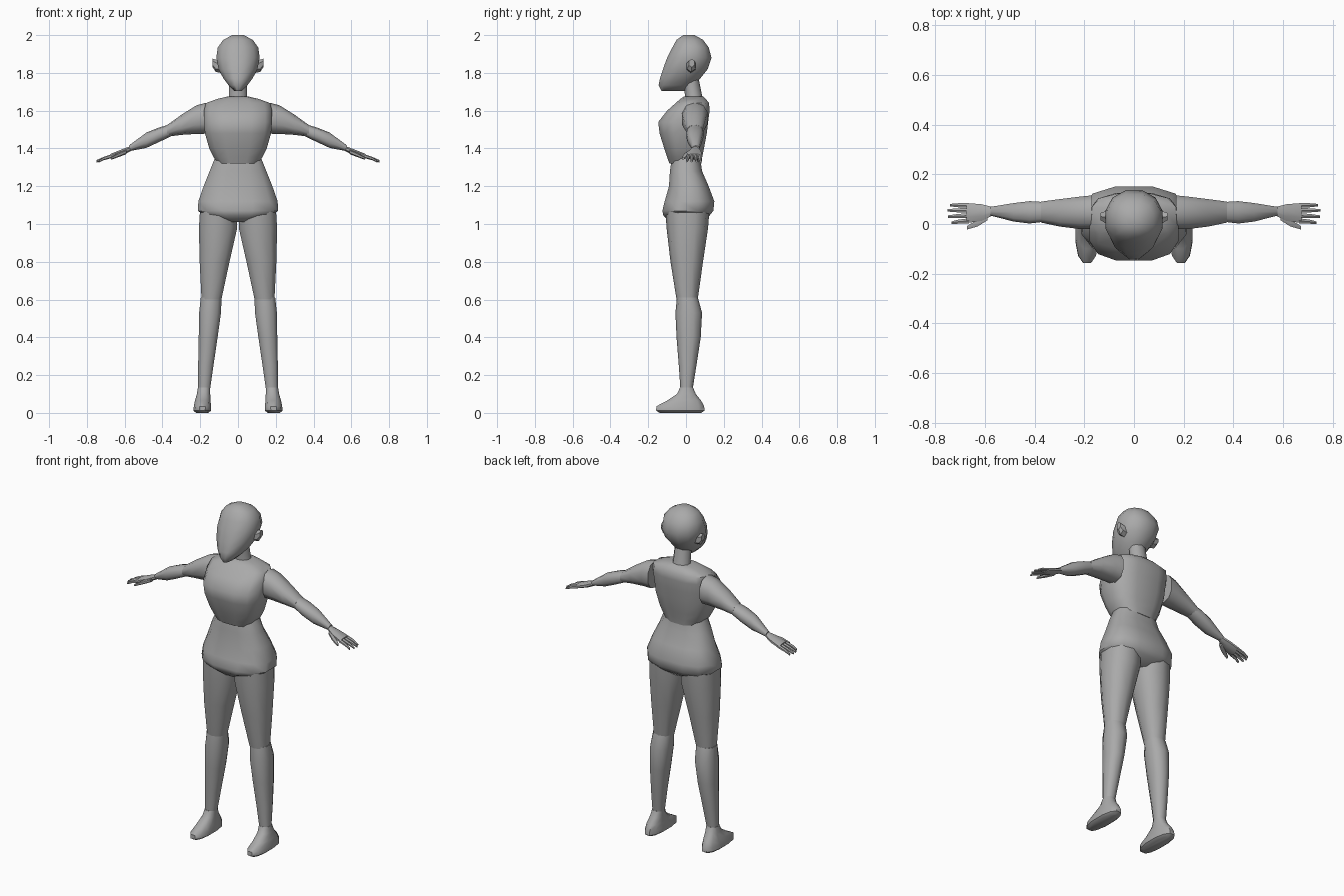
import bpy, bmesh, math

grey = bpy.data.materials.new("plain grey")
grey.diffuse_color = (0.4, 0.4, 0.4, 1)

AXES = {'z': (2, 0, 1), 'x': (0, 1, 2)}


def ring_shape(n, power):
    """Unit cross-section, rounded (power 1) to boxy (power below 1)."""
    pts = []
    for i in range(n):
        a = 2 * math.pi * (i + 0.5) / n
        c, s = math.cos(a), math.sin(a)
        pts.append((math.copysign(abs(c) ** power, c), math.copysign(abs(s) ** power, s)))
    m = max(abs(p[0]) for p in pts)
    k = max(abs(p[1]) for p in pts)
    return [(p[0] / m, p[1] / k) for p in pts]


def loft(name, sections, axis='z', n=8, power=1.0, mirror=False, angle=50):
    """Skin over sections (position, a0, a1, b0, b1) stacked along an axis."""
    t, u, v = AXES[axis]
    bm = bmesh.new()
    rings = []
    for pos, a0, a1, b0, b1 in sections:
        ring = []
        for p, q in ring_shape(n, power):
            co = [0, 0, 0]
            co[t] = pos
            co[u] = (a0 + a1) / 2 + p * (a1 - a0) / 2
            co[v] = (b0 + b1) / 2 + q * (b1 - b0) / 2
            ring.append(bm.verts.new(co))
        rings.append(ring)
    for r0, r1 in zip(rings, rings[1:]):
        for i in range(n):
            j = (i + 1) % n
            bm.faces.new((r0[i], r0[j], r1[j], r1[i]))
    bm.faces.new(rings[0])
    bm.faces.new(rings[-1])
    bmesh.ops.recalc_face_normals(bm, faces=bm.faces)
    mesh = bpy.data.meshes.new(name)
    bm.to_mesh(mesh)
    bm.free()
    mesh.materials.append(grey)
    ob = bpy.data.objects.new(name, mesh)
    bpy.context.collection.objects.link(ob)
    bpy.ops.object.select_all(action='DESELECT')
    ob.select_set(True)
    bpy.context.view_layer.objects.active = ob
    bpy.ops.object.shade_smooth_by_angle(angle=math.radians(angle))
    if mirror:
        ob.modifiers.new("mirror", 'MIRROR').use_axis = (True, False, False)
    return ob


def body(name, rows, **kw):
    """Centred part from rows of (height, front, back, half width)."""
    return loft(name, [(z, -w, w, f, b) for z, f, b, w in rows], **kw)


# head with forward chin
body("head", [(1.705, -0.13, 0.0, 0.02), (1.735, -0.145, 0.035, 0.05),
              (1.77, -0.138, 0.075, 0.077), (1.82, -0.122, 0.115, 0.103),
              (1.88, -0.1, 0.135, 0.115), (1.935, -0.072, 0.12, 0.107),
              (1.975, -0.05, 0.09, 0.078), (2.0, -0.015, 0.045, 0.03)],
     n=12, power=0.9)
loft("ears", [(0.09, 0.0, 0.05, 1.8, 1.865), (0.118, 0.005, 0.05, 1.805, 1.87),
              (0.134, 0.015, 0.045, 1.83, 1.875)], axis='x', n=6, mirror=True, angle=30)

# neck leaning forward to the head
body("neck", [(1.63, -0.01, 0.1, 0.06), (1.68, -0.005, 0.085, 0.048),
              (1.78, -0.02, 0.065, 0.046)], n=10)

# chest and hips
body("chest", [(1.32, -0.088, 0.082, 0.105), (1.355, -0.1, 0.086, 0.13),
               (1.4, -0.115, 0.095, 0.152), (1.48, -0.14, 0.11, 0.175),
               (1.54, -0.147, 0.117, 0.18), (1.6, -0.1, 0.125, 0.18),
               (1.64, -0.055, 0.122, 0.17), (1.662, -0.03, 0.105, 0.11),
               (1.675, -0.01, 0.09, 0.055)], n=12, power=0.7)
body("hips", [(1.35, -0.075, 0.075, 0.122), (1.28, -0.085, 0.085, 0.15),
              (1.2, -0.09, 0.12, 0.182), (1.12, -0.113, 0.15, 0.21),
              (1.07, -0.125, 0.145, 0.212), (1.045, -0.12, 0.125, 0.18),
              (1.01, -0.085, 0.08, 0.06)], n=12, power=0.75)

# legs
loft("thighs", [(1.09, 0.005, 0.2, -0.11, 0.125), (0.98, 0.004, 0.207, -0.103, 0.117),
                (0.8, 0.045, 0.203, -0.082, 0.09), (0.6, 0.088, 0.193, -0.05, 0.062)],
     n=10, power=0.85, mirror=True)
loft("shins", [(0.61, 0.087, 0.197, -0.048, 0.063), (0.53, 0.09, 0.206, -0.056, 0.085),
               (0.4, 0.108, 0.208, -0.05, 0.078), (0.25, 0.13, 0.211, -0.038, 0.055),
               (0.13, 0.147, 0.211, -0.03, 0.036)], n=10, power=0.85, mirror=True)
loft("feet", [(0.0, 0.158, 0.222, -0.14, 0.08), (0.012, 0.142, 0.236, -0.158, 0.098),
              (0.035, 0.142, 0.234, -0.157, 0.096), (0.065, 0.146, 0.228, -0.1, 0.08),
              (0.1, 0.147, 0.218, -0.048, 0.052), (0.135, 0.147, 0.212, -0.031, 0.037)],
     n=12, power=0.85, mirror=True)

# arms
loft("upper_arms", [(0.17, -0.02, 0.115, 1.478, 1.642), (0.22, -0.02, 0.11, 1.477, 1.628),
                    (0.3, -0.01, 0.1, 1.472, 1.578), (0.375, 0.006, 0.09, 1.462, 1.524)],
     axis='x', n=10, power=0.85, mirror=True)
loft("forearms", [(0.355, 0.01, 0.088, 1.464, 1.53), (0.42, 0.002, 0.092, 1.433, 1.51),
                  (0.485, 0.01, 0.084, 1.403, 1.484), (0.578, 0.034, 0.069, 1.385, 1.415)],
     axis='x', n=10, power=0.85, mirror=True)

# hands
loft("palms", [(0.565, 0.036, 0.067, 1.387, 1.414), (0.615, 0.012, 0.08, 1.363, 1.395),
               (0.675, 0.004, 0.084, 1.346, 1.371)], axis='x', mirror=True)
for i, (y, y_end, tip) in enumerate([(0.013, 0.005, 0.735), (0.034, 0.03, 0.748),
                                     (0.055, 0.055, 0.75), (0.075, 0.076, 0.74)]):
    loft(f"finger_{i + 1}", [(0.665, y - 0.01, y + 0.01, 1.35, 1.371),
                             (0.71, (y + y_end) / 2 - 0.008, (y + y_end) / 2 + 0.008, 1.338, 1.356),
                             (tip, y_end - 0.005, y_end + 0.005, 1.326, 1.338)],
         axis='x', n=6, mirror=True)
loft("thumbs", [(0.59, 0.015, 0.045, 1.37, 1.395), (0.63, -0.01, 0.018, 1.355, 1.378),
                (0.672, -0.022, -0.008, 1.34, 1.354)], axis='x', n=6, mirror=True)
